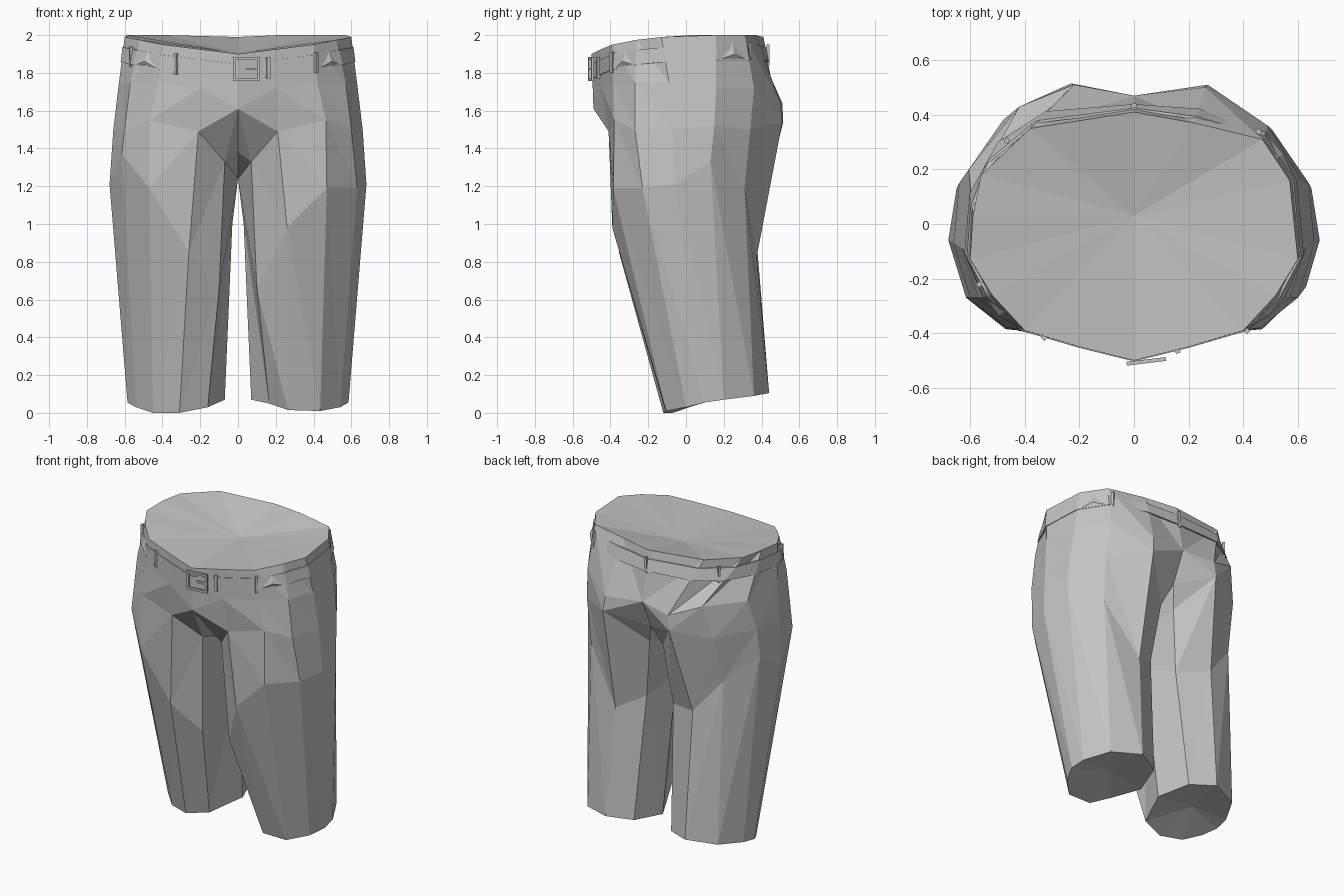
import bpy, bmesh, math
from mathutils import Vector

if "Cube" in bpy.data.objects:
    bpy.data.objects.remove(bpy.data.objects["Cube"])

cloth = bpy.data.materials.new("grey cloth")
cloth.diffuse_color = (0.55, 0.55, 0.55, 1)
cloth.use_nodes = True
cloth.node_tree.nodes["Principled BSDF"].inputs["Base Color"].default_value = cloth.diffuse_color


def finish(name, bm):
    bmesh.ops.remove_doubles(bm, verts=bm.verts, dist=0.0005)
    bmesh.ops.recalc_face_normals(bm, faces=bm.faces)
    mesh = bpy.data.meshes.new(name)
    bm.to_mesh(mesh)
    bm.free()
    mesh.materials.append(cloth)
    ob = bpy.data.objects.new(name, mesh)
    bpy.context.collection.objects.link(ob)
    return ob


# Contours of one side, running from the front round the outside to the back
waist = [(0, -.50, 1.90), (.20, -.45, 1.925), (.40, -.39, 1.95), (.52, -.26, 1.975), (.60, -.13, 1.99),
         (.57, .16, 2.0), (.47, .31, 2.0), (.22, .37, 2.0), (0, .41, 1.99)]
belly = [(0, -.49, 1.61), (.20, -.445, 1.72), (.42, -.385, 1.75), (.57, -.27, 1.75), (.63, -.09, 1.75),
         (.615, .16, 1.72), (.49, .36, 1.72), (.26, .50, 1.64), (0, .47, 1.66)]
# Leg contours also close through the inner thigh (last point)
hip = [(.07, -.28, 1.33), (.21, -.41, 1.49), (.465, -.38, 1.55), (.60, -.27, 1.50), (.66, -.07, 1.50),
       (.64, .15, 1.52), (.51, .34, 1.50), (.27, .51, 1.54), (.05, .32, 1.32), (0, .05, 1.24)]
thigh = [(.10, -.24, .66), (.26, -.39, .98), (.47, -.385, 1.19), (.63, -.23, 1.19), (.68, -.06, 1.21),
         (.65, .13, 1.33), (.50, .31, 1.19), (.27, .375, .83), (.10, .28, .92), (.03, .06, 1.0)]
hem = [(.165, -.02, .05), (.265, -.11, .015), (.435, -.105, .01), (.54, .0, .03), (.585, .10, .055),
       (.575, .20, .07), (.49, .36, .09), (.30, .44, .105), (.14, .36, .09), (.07, .15, .07)]
crotch_front, crotch_back = (0, -.26, 1.38), (0, .38, 1.46)

# Trousers
bm = bmesh.new()
left_waist = None
for side in (1, -1):
    def face(*pts):
        bm.faces.new([bm.verts.new((p[0] * side, p[1], p[2])) for p in pts])

    def quad(a, b, c, d):
        face(a, b, c)
        face(a, c, d)

    wa, be, hi, th, he = (list(c) for c in (waist, belly, hip, thigh, hem))
    if side < 0:  # the left side creases differently
        wa[5:8] = (.59, .03, 2.0), (.56, .18, 2.0), (.38, .35, 2.0)
        be[5:8] = (.605, .20, 1.72), (.42, .43, 1.72), (.22, .51, 1.64)
        hi[6:8] = (.48, .38, 1.50), (.23, .515, 1.54)
        th[1], th[3], th[7] = (.26, -.355, .85), (.615, -.27, 1.37), (.31, .37, .96)
        he[0:4] = (.16, -.08, .03), (.31, -.12, .0), (.45, -.07, .0), (.54, .015, .03)
    for i in range(8):
        quad(wa[i], be[i], be[i + 1], wa[i + 1])
    for i in range(1, 7):
        quad(be[i], hi[i], hi[i + 1], be[i + 1])
    for i in range(10):
        j = (i + 1) % 10
        quad(hi[i], th[i], th[j], hi[j])
        quad(th[i], he[i], he[j], th[j])
        face(he[i], he[j], (.34, .16, .095))
    # crotch, front and back
    face(be[0], hi[1], be[1])
    face(be[0], hi[0], hi[1])
    face(be[0], crotch_front, hi[0])
    face(crotch_front, hi[9], hi[0])
    face(be[8], be[7], hi[7])
    face(be[8], hi[7], crotch_back)
    face(crotch_back, hi[7], hi[8])
    face(crotch_back, hi[8], hi[9])
    # closed waist, slightly dished
    for i in range(8):
        face(wa[i], wa[i + 1], (0, .03, 1.905))
    if side < 0:
        left_waist, left_belly = wa, be
finish("trousers", bm)


# Belt following the waist contour
def belt_point(i, side, t, out):
    a = Vector((waist if side > 0 else left_waist)[i])
    b = Vector((belly if side > 0 else left_belly)[i])
    p = a.lerp(b, t * .17 / (a.z - b.z))
    p += Vector((p.x, p.y, 0)).normalized() * out
    return Vector((p.x * side, p.y, p.z))


ring = [(i, 1) for i in range(9)] + [(i, -1) for i in range(7, 0, -1)]
bm = bmesh.new()
section = ((.32, -.006), (.32, .005), (.78, .005), (.78, -.006))
loops = [[bm.verts.new(belt_point(i, s, t, o)) for t, o in section] for i, s in ring]
for k, a in enumerate(loops):
    b = loops[(k + 1) % len(loops)]
    for m in range(4):
        n = (m + 1) % 4
        bm.faces.new((a[m], a[n], b[n], b[m]))
finish("belt", bm)


def box(bm, centre, size, angle=0):
    geo = bmesh.ops.create_cube(bm, size=1)["verts"]
    c, s = math.cos(angle), math.sin(angle)
    for v in geo:
        x, y, z = (v.co[k] * size[k] for k in range(3))
        v.co = (centre[0] + x * c - y * s, centre[1] + x * s + y * c, centre[2] + z)


# Belt loops
bm = bmesh.new()
for i, s, f in ((1, 1, -.2), (1, -1, .6), (2, 1, .0), (3, -1, .3),
                (6, 1, .1), (6, -1, .3), (8, 1, 0)):
    j = min(i + 1, 8)
    p = belt_point(i, s, .55, .006).lerp(belt_point(j, s, .55, .006), f)
    box(bm, p, (.018, .016, .11), math.atan2(p.y, p.x) + math.pi / 2)
finish("belt_loops", bm)

# Triangular folds where the belt bulges at the hips
bm = bmesh.new()
for i, s in ((2, 1), (5, 1), (2, -1)):
    a, b = belt_point(i, s, .8, 0), belt_point(i + 1, s, .8, 0)
    top = belt_point(i, s, .2, 0).lerp(belt_point(i + 1, s, .2, 0), .55)
    peak = (a + b + top) / 3
    peak += Vector((peak.x, peak.y, 0)).normalized() * .02
    v = [bm.verts.new(p) for p in (a, b, top, peak)]
    for t in ((0, 1, 3), (1, 2, 3), (2, 0, 3)):
        bm.faces.new([v[k] for k in t])
finish("belt_folds", bm)

# Buckle: open frame and pin
bm = bmesh.new()
tilt = .12
for dx, dz, w, h in ((-.065, 0, .014, .125), (.065, 0, .014, .125), (0, .056, .14, .014),
                     (0, -.056, .14, .014), (.03, 0, .06, .012)):
    box(bm, (.045 + dx, -.503 + dx * tilt, 1.82 + dz), (w, .014, h), tilt)
finish("buckle", bm)
